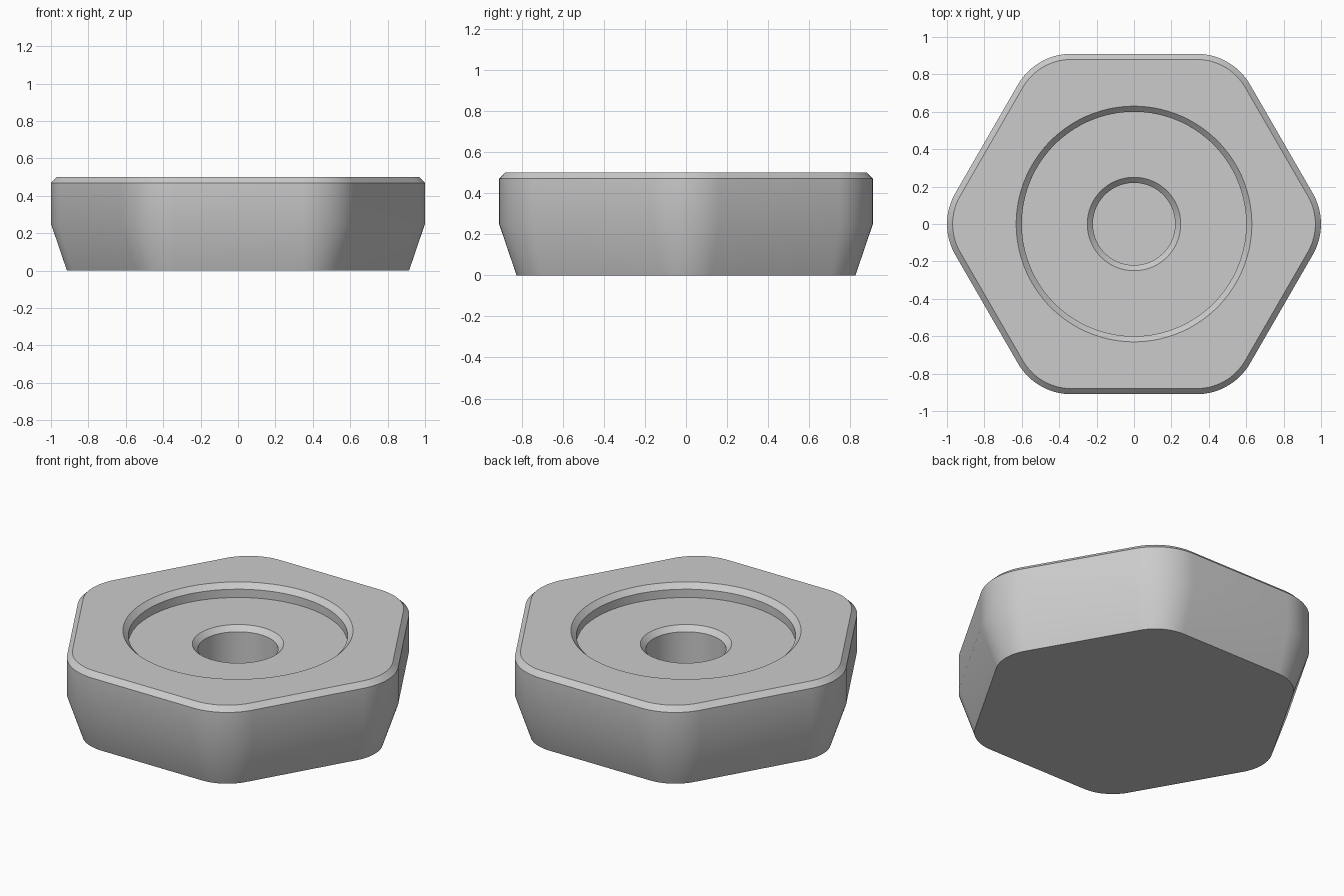
import bpy, bmesh, math

if "Cube" in bpy.data.objects:
    bpy.data.objects.remove(bpy.data.objects["Cube"])

SEG = 16            # points per hexagon corner
N = 6 * SEG


def hex_ring(inset, z):
    """Rounded hexagon with corners on the x axis, offset inwards by inset."""
    apothem, r = 0.91 - inset, 0.33 - inset
    centre = (apothem - r) / math.cos(math.pi / 6)
    pts = []
    for c in range(6):
        a0 = math.radians(60 * c)
        for i in range(SEG):
            a = a0 + math.radians(-30 + 60 * i / (SEG - 1))
            pts.append((centre * math.cos(a0) + r * math.cos(a),
                        centre * math.sin(a0) + r * math.sin(a), z))
    return pts


def circle_ring(r, z):
    pts = []
    for i in range(N):
        a = math.radians(-30) + (i + 0.5) * 2 * math.pi / N
        pts.append((r * math.cos(a), r * math.sin(a), z))
    return pts


# Rings from the underside, up the outside, and down into the recess and hole
rings = [
    hex_ring(0.085, 0.0), hex_ring(0.0, 0.25), hex_ring(0.0, 0.47), hex_ring(0.03, 0.5),
    circle_ring(0.63, 0.5), circle_ring(0.60, 0.47), circle_ring(0.60, 0.42),
    circle_ring(0.25, 0.42), circle_ring(0.22, 0.39), circle_ring(0.22, 0.10),
]

bm = bmesh.new()
loops = [[bm.verts.new(p) for p in ring] for ring in rings]
for low, high in zip(loops, loops[1:]):
    for i in range(N):
        j = (i + 1) % N
        bm.faces.new((low[i], low[j], high[j], high[i]))
bm.faces.new(loops[0][::-1])    # flat underside
bm.faces.new(loops[-1])         # hole floor
bmesh.ops.recalc_face_normals(bm, faces=bm.faces[:])

mesh = bpy.data.meshes.new("hex_base")
bm.to_mesh(mesh)
bm.free()
base = bpy.data.objects.new("hex_base", mesh)
bpy.context.collection.objects.link(base)

# Single plain grey
grey = bpy.data.materials.new("plain grey")
grey.diffuse_color = (0.6, 0.6, 0.6, 1)
grey.use_nodes = True
grey.node_tree.nodes["Principled BSDF"].inputs["Base Color"].default_value = grey.diffuse_color
mesh.materials.append(grey)

# Smooth sides, crisp chamfers
bpy.context.view_layer.objects.active = base
base.select_set(True)
bpy.ops.object.shade_smooth_by_angle(angle=math.radians(30))
